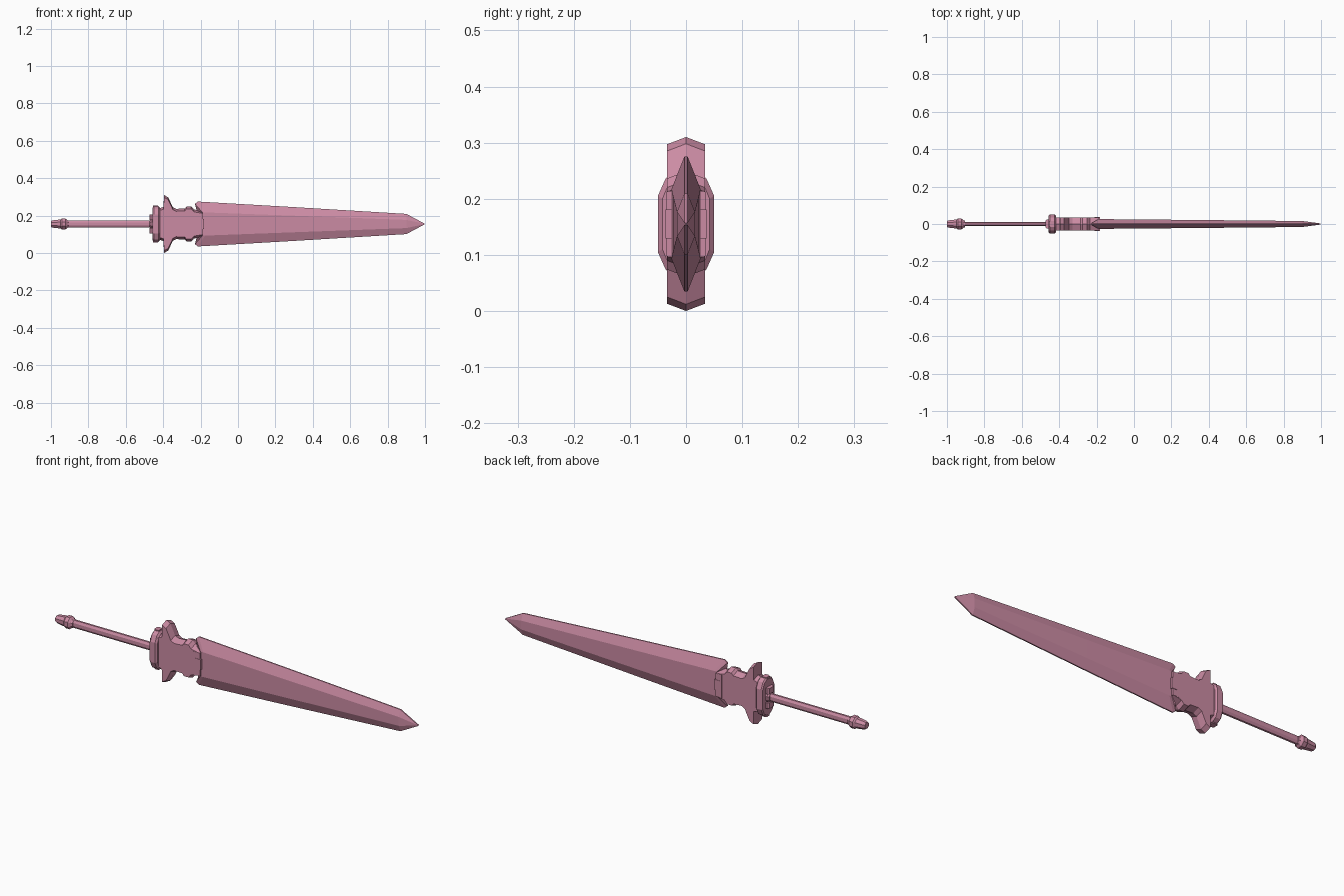
import bpy, bmesh, math

if "Cube" in bpy.data.objects:
    bpy.data.objects.remove(bpy.data.objects["Cube"])

CZ = 0.155  # height of the sword's long axis

pink = bpy.data.materials.new("dusty pink")
pink.diffuse_color = (0.60, 0.26, 0.37, 1)
pink.use_nodes = True
pink.node_tree.nodes["Principled BSDF"].inputs["Base Color"].default_value = pink.diffuse_color


def finish(name, bm):
    bmesh.ops.remove_doubles(bm, verts=bm.verts, dist=1e-5)
    bmesh.ops.recalc_face_normals(bm, faces=bm.faces)
    me = bpy.data.meshes.new(name)
    bm.to_mesh(me)
    bm.free()
    me.materials.append(pink)
    ob = bpy.data.objects.new(name, me)
    bpy.context.collection.objects.link(ob)
    return ob


def loft(name, rings):
    """Skin equal-length rings of (x, y, height from axis) and cap both ends."""
    bm = bmesh.new()
    vs = [[bm.verts.new((x, y, CZ + z)) for x, y, z in r] for r in rings]
    n = len(vs[0])
    for a, b in zip(vs, vs[1:]):
        for i in range(n):
            j = (i + 1) % n
            bm.faces.new((a[i], a[j], b[j], b[i]))
    bm.faces.new(vs[0])
    bm.faces.new(vs[-1])
    return finish(name, bm)


def plate(name, upper, depth, ridge):
    """Mirror an upper outline (x, z), with its edge peaked at mid depth."""
    def ring(y, inset):
        pts = [(x, y, z - inset) for x, z in upper]
        return pts + [(x, y, -z) for x, y, z in reversed(pts)]
    return loft(name, [ring(-depth, ridge), ring(0, 0), ring(depth, ridge)])


def turned(name, profile, sides, squash=1.0):
    """Turn (x, radius) stations about the long axis."""
    ang = [2 * math.pi * (i + 0.5) / sides for i in range(sides)]
    return loft(name, [[(x, r * squash * math.cos(a), r * math.sin(a)) for a in ang]
                       for x, r in profile])


# Blade: flat centre, bevelled edges, swallow-tail shoulders and a point
def blade_ring(x, flat, edge, thick, back=0.0):
    up = [(x, -thick, flat), (x - back, -0.003, edge), (x - back, 0.003, edge), (x, thick, flat)]
    return up + [(px, y, -z) for px, y, z in reversed(up)]


loft("blade", [
    blade_ring(-0.19, 0.062, 0.108, 0.026, 0.04),
    blade_ring(-0.175, 0.062, 0.120, 0.026, 0.04),
    blade_ring(0.28, 0.045, 0.0915, 0.022),
    blade_ring(0.90, 0.022, 0.054, 0.016),
    blade_ring(0.998, 0.001, 0.002, 0.001),
])

# Guard with upper and lower spikes
plate("guard", [
    (-0.418, 0.085), (-0.398, 0.092), (-0.396, 0.155), (-0.374, 0.143),
    (-0.348, 0.090), (-0.330, 0.081), (-0.285, 0.083), (-0.275, 0.094),
    (-0.250, 0.094), (-0.236, 0.078), (-0.192, 0.070),
], 0.034, 0.013)

# Blade clamp and its centre tab
plate("blade_clamp", [(-0.222, 0.062), (-0.187, 0.062)], 0.035, 0.004)
plate("clamp_tab", [(-0.21, 0.030), (-0.182, 0.030)], 0.0365, 0.004)


# Octagonal collar behind the guard
def collar_ring(x, h, w):
    q = [(w, 0.53 * h), (0.72 * w, 0.86 * h), (0.30 * w, h)]
    up = q + [(-y, z) for y, z in reversed(q)]
    return [(x, y, z) for y, z in up] + [(x, -y, -z) for y, z in up]


loft("collar", [collar_ring(-0.456, 0.088, 0.046), collar_ring(-0.450, 0.095, 0.050),
                collar_ring(-0.424, 0.095, 0.050), collar_ring(-0.416, 0.085, 0.042)])

# Claws behind the collar and lugs on its rim
for s in (1, -1):
    side = "upper" if s > 0 else "lower"
    for nm, x0, x1, z0, z1, w in (("claw", -0.474, -0.45, 0.022, 0.050, 0.024),
                                  ("lug", -0.455, -0.428, 0.080, 0.099, 0.016)):
        def box(x, k):
            return [(x, -w * k, s * z0), (x, w * k, s * z0), (x, w * k, s * z1), (x, -w * k, s * z1)]
        loft(side + "_" + nm, [box(x0, 0.7), box(x0 + 0.008, 1), box(x1, 1)])

# Grip rod, socket and pommel
turned("grip", [(-0.93, 0.021), (-0.44, 0.021)], 8, 0.62)
turned("grip_socket", [(-0.472, 0.020), (-0.465, 0.026), (-0.44, 0.026)], 8)
turned("pommel", [(-1.0, 0.017), (-0.992, 0.021), (-0.952, 0.026), (-0.944, 0.022)], 8)
turned("pommel_ring", [(-0.950, 0.024), (-0.942, 0.031), (-0.922, 0.031), (-0.912, 0.022),
                       (-0.904, 0.019)], 8)
